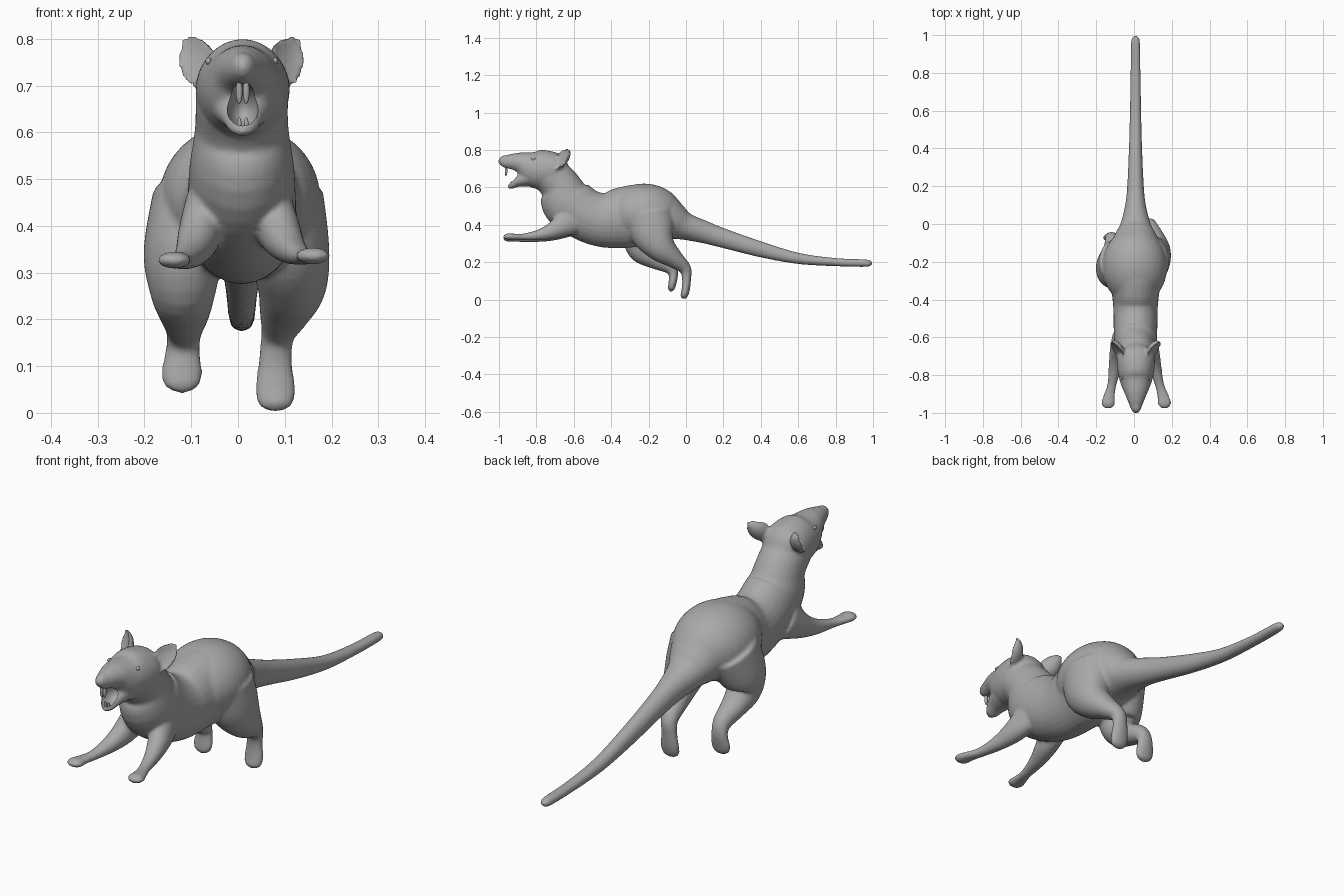
import bpy
import bmesh
from math import cos, sin, pi, radians
from mathutils import Vector, Matrix

cube = bpy.data.objects.get("Cube")
if cube:
    bpy.data.objects.remove(cube, do_unlink=True)

grey = bpy.data.materials.new("plain grey")
grey.use_nodes = True
grey.diffuse_color = (0.4, 0.4, 0.4, 1)
grey.node_tree.nodes["Principled BSDF"].inputs["Base Color"].default_value = (0.4, 0.4, 0.4, 1)

MID = 0.008  # centre line of head, trunk and tail


def spline(rows, steps=5):
    """Catmull-Rom interpolation through rows of numbers."""
    rows = [Vector(r) for r in rows]
    rows = [rows[0]] + rows + [rows[-1]]
    out = []
    for a, b, c, d in zip(rows, rows[1:], rows[2:], rows[3:]):
        for i in range(steps):
            t = i / steps
            out.append(b + (c - a) * t / 2 + (a * 2 - b * 5 + c * 4 - d) * t * t / 2
                       + (b * 3 - a - c * 3 + d) * t ** 3 / 2)
    return out + [rows[-1]]


def tube(bm, rows, sides=28):
    """Closed loft; each row is x, y, z, half depth, half width."""
    rows = spline(rows)
    rings = []
    for i, r in enumerate(rows):
        p = Vector(r[:3])
        ahead = Vector(rows[min(i + 1, len(rows) - 1)][:3])
        behind = Vector(rows[max(i - 1, 0)][:3])
        tangent = (ahead - behind).normalized()
        side = Vector((1, 0, 0))
        side = (side - tangent * side.dot(tangent)).normalized()
        up = tangent.cross(side)
        angles = [2 * pi * k / sides for k in range(sides)]
        rings.append([bm.verts.new(p + side * cos(a) * max(r[4], 0.003)
                                   + up * sin(a) * max(r[3], 0.003)) for a in angles])
    for low, high in zip(rings, rings[1:]):
        for k in range(sides):
            n = (k + 1) % sides
            bm.faces.new((low[k], low[n], high[n], high[k]))
    bm.faces.new(rings[0][::-1])
    bm.faces.new(rings[-1])


def ball(bm, centre, size, turn=Matrix()):
    m = Matrix.Translation(centre) @ turn @ Matrix.Diagonal((*size, 1))
    return bmesh.ops.create_uvsphere(bm, u_segments=32, v_segments=20, radius=1, matrix=m)["verts"]


def ear(bm, side):
    """Pointed cup, hollow towards the front."""
    verts = ball(bm, (0, 0, 0), (1, 1, 1))
    turn = (Matrix.Rotation(radians(22 * side), 4, "Z") @ Matrix.Rotation(radians(40 * side), 4, "Y")
            @ Matrix.Rotation(radians(-28), 4, "X"))
    for v in verts:
        x, y, z = v.co
        if y < 0:
            y *= -0.35
        taper = 1 - 0.4 * max(z, 0) ** 2
        local = Vector((x * 0.046 * taper, y * 0.045 - 0.012, z * 0.073))
        v.co = Vector((MID + side * 0.096, -0.665, 0.752)) + turn @ local


def make(name, bm):
    bmesh.ops.recalc_face_normals(bm, faces=bm.faces)
    mesh = bpy.data.meshes.new(name)
    bm.to_mesh(mesh)
    bm.free()
    obj = bpy.data.objects.new(name, mesh)
    bpy.context.collection.objects.link(obj)
    mesh.materials.append(grey)
    return obj


def smooth(obj, angle):
    bpy.ops.object.select_all(action="DESELECT")
    obj.select_set(True)
    bpy.context.view_layer.objects.active = obj
    bpy.ops.object.shade_smooth_by_angle(angle=radians(angle))


bm = bmesh.new()

# Trunk from neck to tail tip: y, z, half depth, half width
trunk = [(-.77, .70, .09, .085), (-.735, .675, .1, .098), (-.675, .61, .11, .1),
         (-.635, .525, .142, .112), (-.54, .455, .14, .116), (-.44, .425, .146, .118),
         (-.34, .437, .163, .13), (-.24, .452, .163, .15), (-.14, .447, .138, .14),
         (-.06, .415, .1, .11), (0, .39, .073, .08), (.1, .36, .06, .055),
         (.2, .328, .052, .044), (.4, .268, .042, .035), (.6, .22, .03, .03),
         (.8, .2, .022, .027), (.96, .195, .02, .024), (.99, .194, .012, .015), (1, .194, 0, 0)]
tube(bm, [(MID, *r) for r in trunk])
ball(bm, (MID / 2, -.225, .46), (.172, .205, .16))

# Head with upper snout, then lower jaw
head = [(-1, .752, .006, .006), (-.99, .747, .024, .02), (-.96, .738, .036, .034),
        (-.92, .735, .047, .05), (-.88, .728, .062, .066), (-.82, .702, .098, .088),
        (-.75, .692, .106, .1), (-.69, .692, .09, .095), (-.64, .68, .04, .05)]
jaw = [(-.952, .597, .006, .008), (-.935, .608, .018, .03), (-.905, .63, .03, .045),
       (-.86, .648, .045, .062), (-.8, .66, .05, .075)]
for part in (head, jaw):
    tube(bm, [(MID + .002, *r) for r in part])
for side in (-1, 1):
    ear(bm, side)

# Reaching front legs, one paw a little lower and closer in
arm = [(.07, -.6, .44, .09, .045), (.09, -.68, .385, .056, .045), (.112, -.76, .352, .034, .034),
       (.135, -.85, .336, .02, .024), (.153, -.91, .335, .017, .03),
       (.161, -.95, .336, .018, .036), (.162, -.972, .336, .01, .022), (.162, -.978, .336, 0, 0)]
for side, dx, dz in ((1, 0, 0), (-1, .024, .009)):
    tube(bm, [(side * (x - dx * min(1, (-.6 - y) * 3)), y, z - dz, d, w) for x, y, z, d, w in arm])

# Hind legs in mid stride
tube(bm, [(.085, -.2, .45, .13, .1), (.108, -.175, .35, .115, .088), (.115, -.13, .275, .08, .075),
          (.1, -.06, .215, .05, .055), (.085, -.005, .165, .033, .036), (.08, .003, .11, .024, .036),
          (.08, -.002, .05, .022, .043), (.08, -.012, .015, .018, .034), (.08, -.015, .001, 0, 0)])
tube(bm, [(-.085, -.2, .45, .13, .1), (-.115, -.235, .34, .11, .088), (-.118, -.235, .265, .075, .072),
          (-.115, -.17, .215, .05, .055), (-.115, -.095, .18, .04, .04), (-.118, -.068, .14, .026, .036),
          (-.12, -.073, .085, .021, .044), (-.12, -.08, .055, .017, .034), (-.12, -.083, .04, 0, 0)])

body = make("body", bm)

# Hollow of the open mouth
bm = bmesh.new()
ball(bm, (MID + .002, -.935, .658), (.035, .075, .046), Matrix.Rotation(radians(-12), 4, "X"))
mouth = make("mouth_cutter", bm)
mouth.hide_render = True
mouth.display_type = "WIRE"

# Fuse the parts into one skin, relax it and open the mouth
remesh = body.modifiers.new("fuse", "REMESH")
remesh.mode = "VOXEL"
remesh.voxel_size = 0.007
relax = body.modifiers.new("relax", "SMOOTH")
relax.factor = 0.5
relax.iterations = 7
cut = body.modifiers.new("mouth", "BOOLEAN")
cut.operation = "DIFFERENCE"
cut.solver = "EXACT"
cut.object = mouth
bpy.context.view_layer.update()
skin = bpy.data.meshes.new_from_object(body.evaluated_get(bpy.context.evaluated_depsgraph_get()))
body.modifiers.clear()
body.data = skin
skin.materials.clear()
skin.materials.append(grey)
bpy.data.objects.remove(mouth, do_unlink=True)
smooth(body, 50)

# Front teeth, upper and lower pairs
for name, y, z, size in (("upper_teeth", -.962, .688, (.007, .007, .027)),
                         ("lower_teeth", -.934, .618, (.005, .005, .014))):
    bm = bmesh.new()
    for side in (-1, 1):
        ball(bm, (MID + .002 + side * .0075, y, z), size)
    smooth(make(name, bm), 60)

# Small eyes set in the cheeks
bm = bmesh.new()
for side in (-1, 1):
    ball(bm, (MID + side * .071, -.815, .752), (.007, .011, .008))
smooth(make("eyes", bm), 60)
